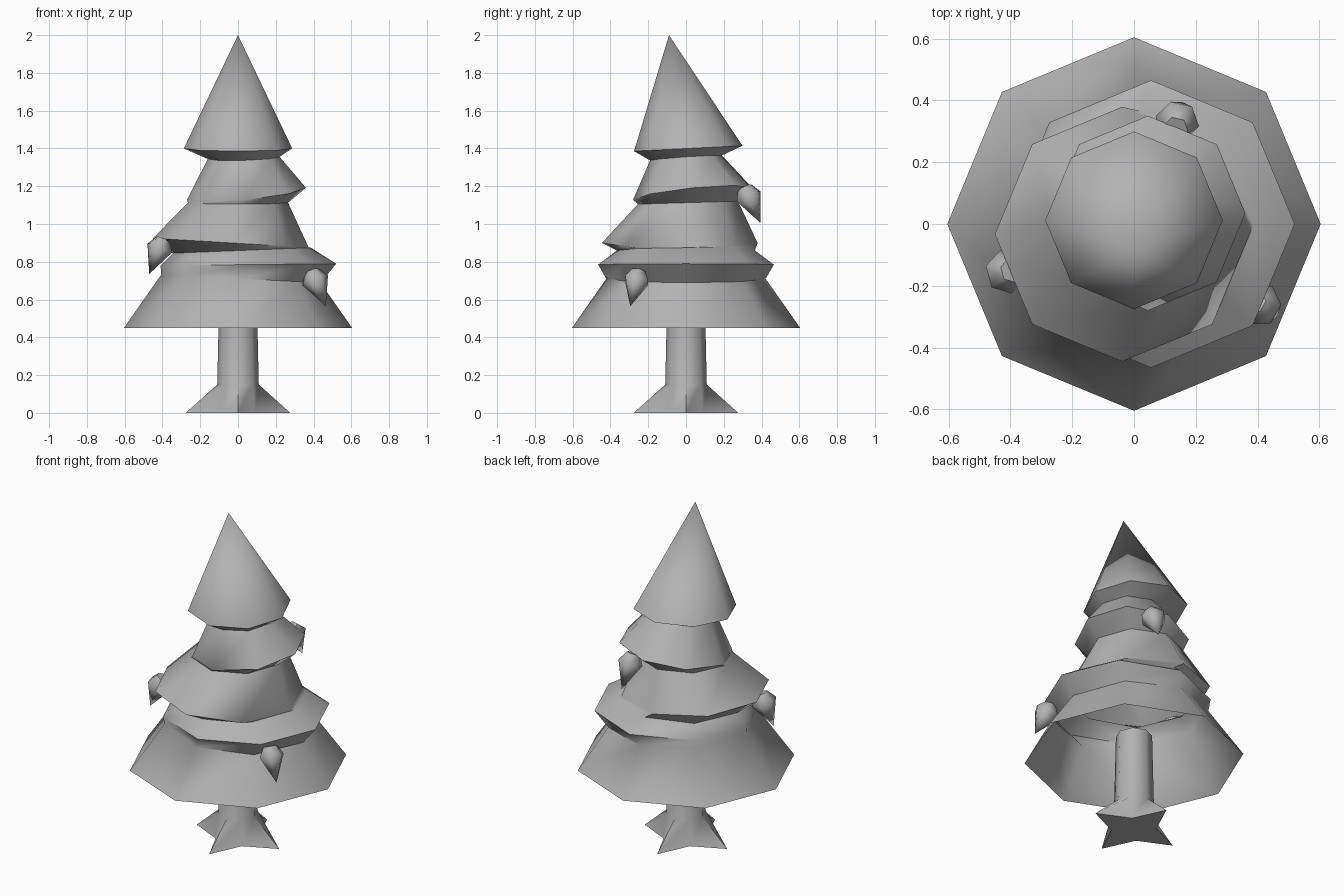
import bpy
import bmesh
from math import cos, sin, radians, tau
from mathutils import Vector

cube = bpy.data.objects.get("Cube")
if cube:
    bpy.data.objects.remove(cube, do_unlink=True)

grey = bpy.data.materials.new("plain grey")
grey.use_nodes = True
colour = (0.45, 0.45, 0.45, 1)
grey.diffuse_color = colour
grey.node_tree.nodes["Principled BSDF"].inputs["Base Color"].default_value = colour


def ring(radius, z, cx=0, cy=0, tilt_x=0, tilt_y=0, sides=8, valley=1):
    """Polygon loop, optionally off centre, tilted, or pinched at every other corner."""
    points = []
    for i in range(sides):
        a = tau * i / sides
        r = radius * (valley if i % 2 else 1)
        x, y = r * cos(a), r * sin(a)
        points.append(Vector((cx + x, cy + y, z + tilt_x * x + tilt_y * y)))
    return points


def loft(name, rings, cap_top=False, cap_bottom=False):
    """Skin a stack of rings given from top to bottom."""
    bm = bmesh.new()
    loops = [[bm.verts.new(p) for p in points] for points in rings]
    for upper, lower in zip(loops, loops[1:]):
        n = len(upper)
        for i in range(n):
            j = (i + 1) % n
            bm.faces.new((lower[i], lower[j], upper[j], upper[i]))
    if cap_top:
        bm.faces.new(loops[0])
    if cap_bottom:
        bm.faces.new(loops[-1][::-1])
    bmesh.ops.remove_doubles(bm, verts=bm.verts, dist=0.0005)
    mesh = bpy.data.meshes.new(name)
    bm.to_mesh(mesh)
    bm.free()
    mesh.materials.append(grey)
    obj = bpy.data.objects.new(name, mesh)
    bpy.context.collection.objects.link(obj)
    bpy.ops.object.select_all(action="DESELECT")
    obj.select_set(True)
    bpy.context.view_layer.objects.active = obj
    bpy.ops.object.shade_smooth_by_angle(angle=radians(58))
    return obj


# Foliage: one open, hollow sheet whose lips lean to alternating sides
loft("foliage", [
    ring(0, 2, cy=-0.09),
    ring(0.287, 1.4, cy=0.012, tilt_y=0.05),                       # top lip
    ring(0.19, 1.35, cx=0.03, tilt_x=0.03, tilt_y=0.07),
    ring(0.315, 1.16, cx=0.045, cy=0.035, tilt_x=0.1, tilt_y=0.1),  # second lip
    ring(0.265, 1.113, cy=0.01, tilt_y=0.03),
    ring(0.412, 0.9, cx=-0.038, cy=-0.033, tilt_x=-0.06),          # third lip
    ring(0.365, 0.86, cx=0.02, tilt_x=0.04),
    ring(0.465, 0.785, cx=0.055, tilt_x=0.01),                     # fourth lip
    ring(0.422, 0.71, cx=0.015, tilt_x=-0.05),
    ring(0.604, 0.45),                                             # skirt hem
])

# Trunk flaring into four pointed roots
loft("trunk", [
    ring(0.1, 0.59),
    ring(0.11, 0.15),
    ring(0.277, 0, valley=0.45),
], cap_top=True, cap_bottom=True)

# Drop-shaped ornaments, leaning outwards with the point down
ornaments = {
    "ornament_left": ((0.39, -0.25, 0.75), (0.465, -0.295, 0.565)),
    "ornament_right": ((-0.395, -0.15, 0.92), (-0.47, -0.17, 0.735)),
    "ornament_back": ((0.135, 0.31, 1.195), (0.155, 0.395, 1.005)),
}
for name, (top, tip) in ornaments.items():
    top, tip = Vector(top), Vector(tip)
    axis = top - tip
    turn = axis.to_track_quat("Z", "Y")
    profile = [(0.04, 1), (0.072, 0.74), (0, 0)]
    loft(name, [[tip + turn @ p for p in ring(r, h * axis.length, sides=6)]
                for r, h in profile], cap_top=True)
